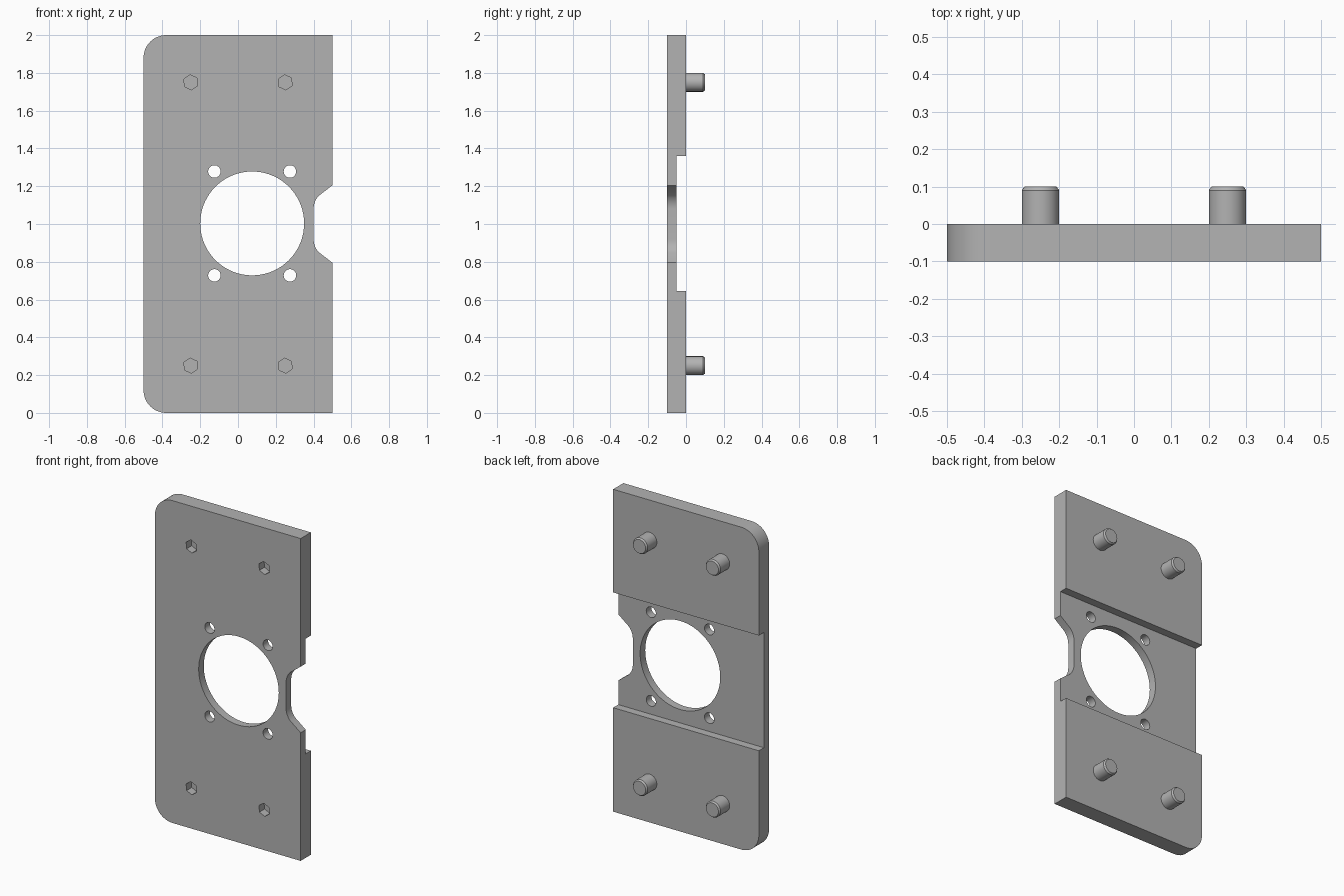
import bpy, bmesh
from math import pi, cos, sin, radians
from mathutils import Matrix

if "Cube" in bpy.data.objects:
    bpy.data.objects.remove(bpy.data.objects["Cube"])

grey = bpy.data.materials.new("plain grey")
grey.use_nodes = True
grey.diffuse_color = (0.45, 0.45, 0.45, 1)
grey.node_tree.nodes["Principled BSDF"].inputs["Base Color"].default_value = grey.diffuse_color


def finish(bm, name):
    bmesh.ops.recalc_face_normals(bm, faces=bm.faces)
    mesh = bpy.data.meshes.new(name)
    bm.to_mesh(mesh)
    bm.free()
    mesh.materials.append(grey)
    obj = bpy.data.objects.new(name, mesh)
    bpy.context.collection.objects.link(obj)
    return obj


def prism(name, outline, y0, y1):
    """Extrude an (x, z) outline from y0 to y1."""
    bm = bmesh.new()
    face = bm.faces.new([bm.verts.new((x, y0, z)) for x, z in outline])
    ext = bmesh.ops.extrude_face_region(bm, geom=[face])["geom"]
    moved = [v for v in ext if isinstance(v, bmesh.types.BMVert)]
    bmesh.ops.translate(bm, verts=moved, vec=(0, y1 - y0, 0))
    return finish(bm, name)


def arc(cx, cz, r, start, end, steps):
    angles = [radians(start + (end - start) * i / steps) for i in range(steps + 1)]
    return [(cx + r * cos(a), cz + r * sin(a)) for a in angles]


def circle(cx, cz, r, sides, turn=0):
    return arc(cx, cz, r, turn, turn + 360, sides)[:-1]


def activate(obj):
    bpy.ops.object.select_all(action='DESELECT')
    obj.select_set(True)
    bpy.context.view_layer.objects.active = obj


def cut(obj, cutter):
    mod = obj.modifiers.new("cut", 'BOOLEAN')
    mod.operation, mod.solver, mod.object = 'DIFFERENCE', 'EXACT', cutter
    activate(obj)
    bpy.ops.object.modifier_apply(modifier=mod.name)
    bpy.data.objects.remove(cutter)


def smooth(obj):
    activate(obj)
    bpy.ops.object.shade_smooth_by_angle(angle=radians(30))


# Plate outline: two rounded corners on the right, relief notch on the left edge
R = 0.12
upper = [(0.5, 1.205)] + arc(0.5, 1.08, 0.1, 135, 180, 6)
notch = upper + [(x, 2 - z) for x, z in reversed(upper)]
outline = ([(0.5, 2)] + notch + [(0.5, 0)]
           + arc(R - 0.5, R, R, 270, 180, 12)
           + arc(R - 0.5, 2 - R, R, 180, 90, 12))
plate = prism("mounting_plate", outline, -0.1, 0)

# Wide channel across the back
cut(plate, prism("channel_cutter", [(-1, 0.645), (1, 0.645), (1, 1.36), (-1, 1.36)], -0.05, 0.2))

# Central bore and its four screw holes
cut(plate, prism("bore_cutter", circle(0.075, 1.003, 0.275, 72), -0.2, 0.1))
for x in (-0.125, 0.275):
    for z in (0.728, 1.278):
        cut(plate, prism("screw_cutter", circle(x, z, 0.033, 32), -0.2, 0.1))

# Hexagonal sockets in the front, with a chamfered stud behind each
for side, x in (("right", -0.25), ("left", 0.25)):
    for level, z in (("lower", 0.25), ("upper", 1.75)):
        cut(plate, prism("socket_cutter", circle(x, z, 0.04, 6, 95), -0.2, -0.05))
        bm = bmesh.new()
        rings = []
        for y, r in ((0, 0.05), (0.09, 0.05), (0.1, 0.043)):
            rings.append([bm.verts.new((px, y, pz)) for px, pz in circle(x, z, r, 40)])
        for a, b in zip(rings, rings[1:]):
            for i in range(len(a)):
                bm.faces.new((a[i - 1], a[i], b[i], b[i - 1]))
        bm.faces.new(rings[0])
        bm.faces.new(rings[-1])
        smooth(finish(bm, f"{level}_{side}_stud"))

smooth(plate)
